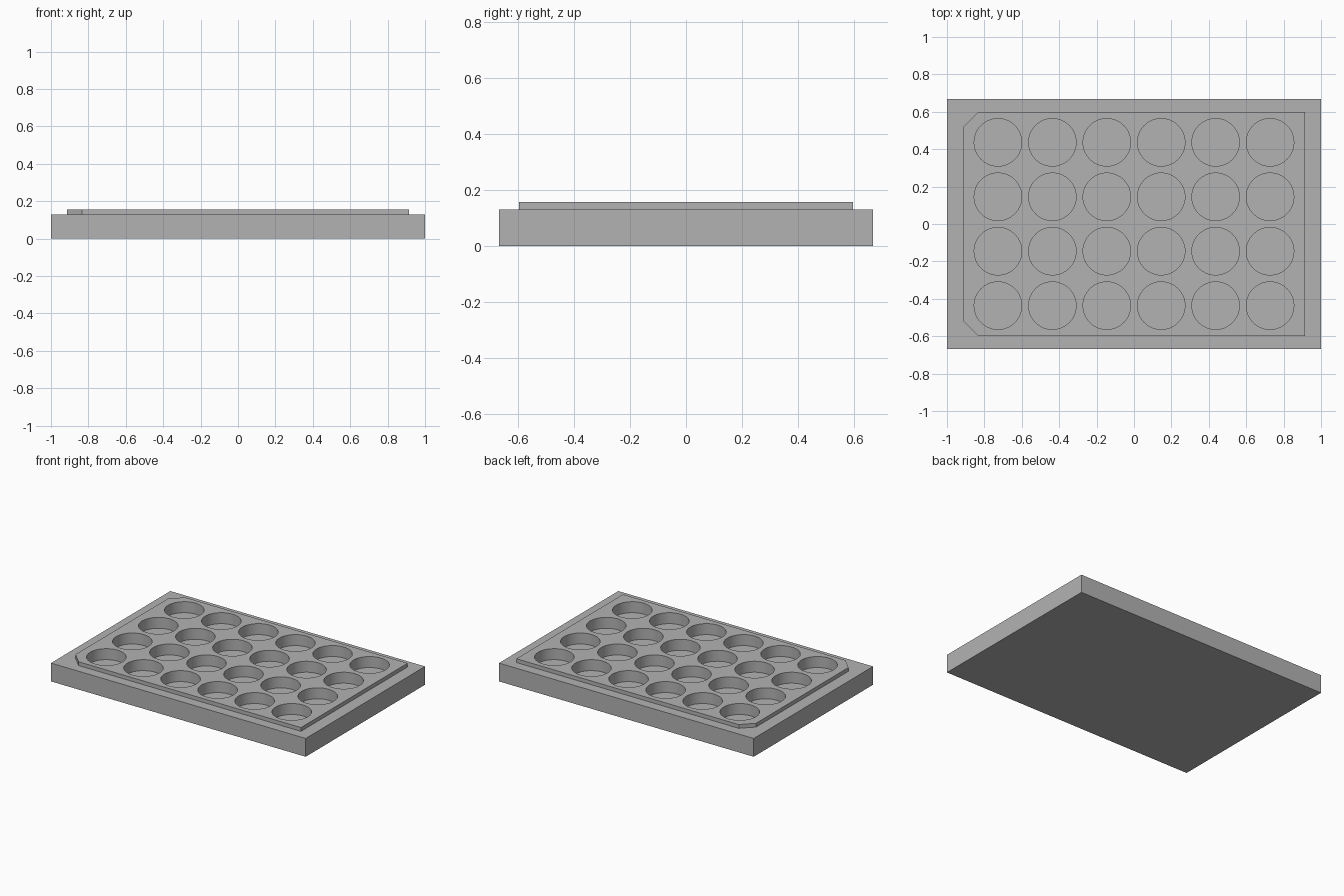
import bpy
import bmesh
from mathutils import Matrix

if "Cube" in bpy.data.objects:
    bpy.data.objects.remove(bpy.data.objects["Cube"], do_unlink=True)

HALF_X, HALF_Y = 1.0, 0.669         # base footprint
DECK_X, DECK_Y = 0.913, 0.598       # raised deck footprint
CHAMFER = 0.08
BASE_TOP, DECK_TOP = 0.13, 0.157
COLUMNS, ROWS, PITCH = 6, 4, 0.291
WELL_RADIUS, WELL_DEPTH = 0.127, 0.078

grey = bpy.data.materials.new("light grey plastic")
grey.use_nodes = True
grey.diffuse_color = (0.45, 0.45, 0.45, 1)
grey.node_tree.nodes["Principled BSDF"].inputs["Base Color"].default_value = grey.diffuse_color


def add_object(name, bm):
    bmesh.ops.recalc_face_normals(bm, faces=bm.faces)
    mesh = bpy.data.meshes.new(name)
    bm.to_mesh(mesh)
    bm.free()
    mesh.materials.append(grey)
    obj = bpy.data.objects.new(name, mesh)
    bpy.context.collection.objects.link(obj)
    return obj


def prism(name, outline, bottom, top):
    bm = bmesh.new()
    face = bm.faces.new([bm.verts.new((x, y, bottom)) for x, y in outline])
    sides = bmesh.ops.extrude_face_region(bm, geom=[face])["geom"]
    verts = [v for v in sides if isinstance(v, bmesh.types.BMVert)]
    bmesh.ops.translate(bm, verts=verts, vec=(0, 0, top - bottom))
    return add_object(name, bm)


def boolean(target, tool, operation):
    mod = target.modifiers.new(operation.lower(), "BOOLEAN")
    mod.operation, mod.object, mod.solver = operation, tool, "EXACT"
    tool.hide_render = True
    bpy.context.view_layer.objects.active = target
    bpy.ops.object.modifier_apply(modifier=mod.name)
    bpy.data.objects.remove(tool, do_unlink=True)


# Rectangular base
plate = prism("well_plate", [(-HALF_X, -HALF_Y), (HALF_X, -HALF_Y),
                             (HALF_X, HALF_Y), (-HALF_X, HALF_Y)], 0, BASE_TOP)

# Raised deck with both right-hand corners cut off
deck = prism("raised_deck", [(-DECK_X + CHAMFER, -DECK_Y), (DECK_X, -DECK_Y),
                             (DECK_X, DECK_Y), (-DECK_X + CHAMFER, DECK_Y),
                             (-DECK_X, DECK_Y - CHAMFER), (-DECK_X, -DECK_Y + CHAMFER)],
             BASE_TOP - 0.02, DECK_TOP)
boolean(plate, deck, "UNION")

# Grid of round wells
bm = bmesh.new()
for col in range(COLUMNS):
    for row in range(ROWS):
        x = (col - (COLUMNS - 1) / 2) * PITCH
        y = (row - (ROWS - 1) / 2) * PITCH
        bmesh.ops.create_cone(bm, cap_ends=True, segments=64, radius1=WELL_RADIUS,
                              radius2=WELL_RADIUS, depth=2 * WELL_DEPTH,
                              matrix=Matrix.Translation((x, y, DECK_TOP)))
boolean(plate, add_object("well_cutters", bm), "DIFFERENCE")

# Smooth well walls, crisp edges
bpy.ops.object.select_all(action="DESELECT")
plate.select_set(True)
bpy.context.view_layer.objects.active = plate
bpy.ops.object.shade_smooth_by_angle()
